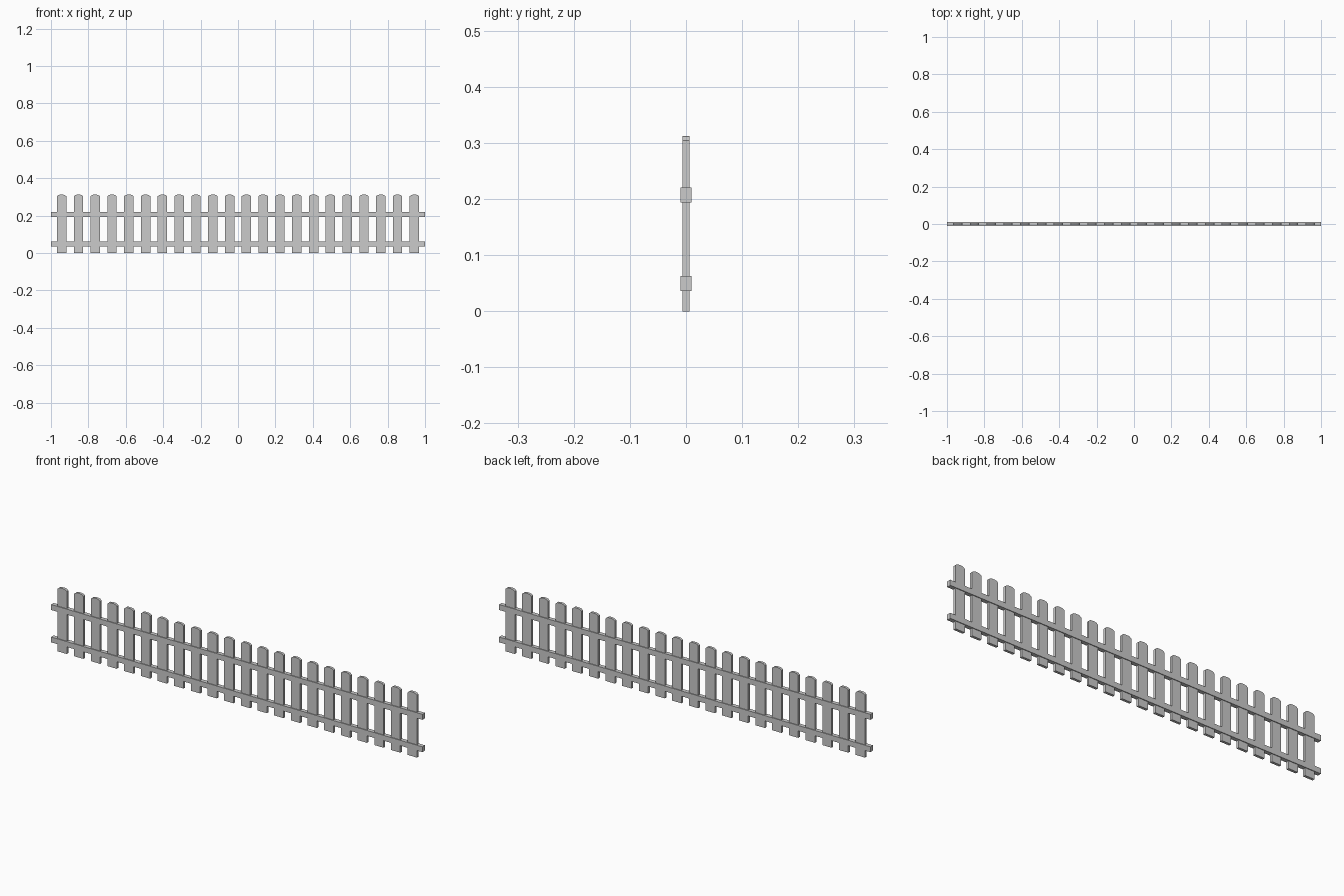
import bpy, bmesh

if "Cube" in bpy.data.objects:
    bpy.data.objects.remove(bpy.data.objects["Cube"])


def prism(name, profile, depth):
    """Extrude an x-z outline symmetrically along y."""
    bm = bmesh.new()
    face = bm.faces.new([bm.verts.new((x, -depth / 2, z)) for x, z in profile])
    out = bmesh.ops.extrude_face_region(bm, geom=[face])
    moved = [v for v in out["geom"] if isinstance(v, bmesh.types.BMVert)]
    bmesh.ops.translate(bm, verts=moved, vec=(0, depth, 0))
    bmesh.ops.recalc_face_normals(bm, faces=bm.faces)
    mesh = bpy.data.meshes.new(name)
    bm.to_mesh(mesh)
    bm.free()
    obj = bpy.data.objects.new(name, mesh)
    bpy.context.collection.objects.link(obj)
    return obj


# Pickets: flat boards with a shallow faceted crown
COUNT, SPACING, HALF = 22, 0.0898, 0.025
crown = [(HALF, 0.304), (0.017, 0.3105), (0.008, 0.3125)]
outline = [(-HALF, 0), (HALF, 0)] + crown + [(-x, z) for x, z in reversed(crown)]
first = prism("picket_01", outline, 0.0125)
for i in range(COUNT):
    picket = first if i == 0 else bpy.data.objects.new(f"picket_{i + 1:02d}", first.data)
    if i:
        bpy.context.collection.objects.link(picket)
    picket.location.x = (i - (COUNT - 1) / 2) * SPACING

# Horizontal rails, thicker than the pickets so they show on both sides
for name, low, high in (("lower_rail", 0.0365, 0.0625), ("upper_rail", 0.194, 0.2205)):
    prism(name, [(-1, low), (1, low), (1, high), (-1, high)], 0.02)
